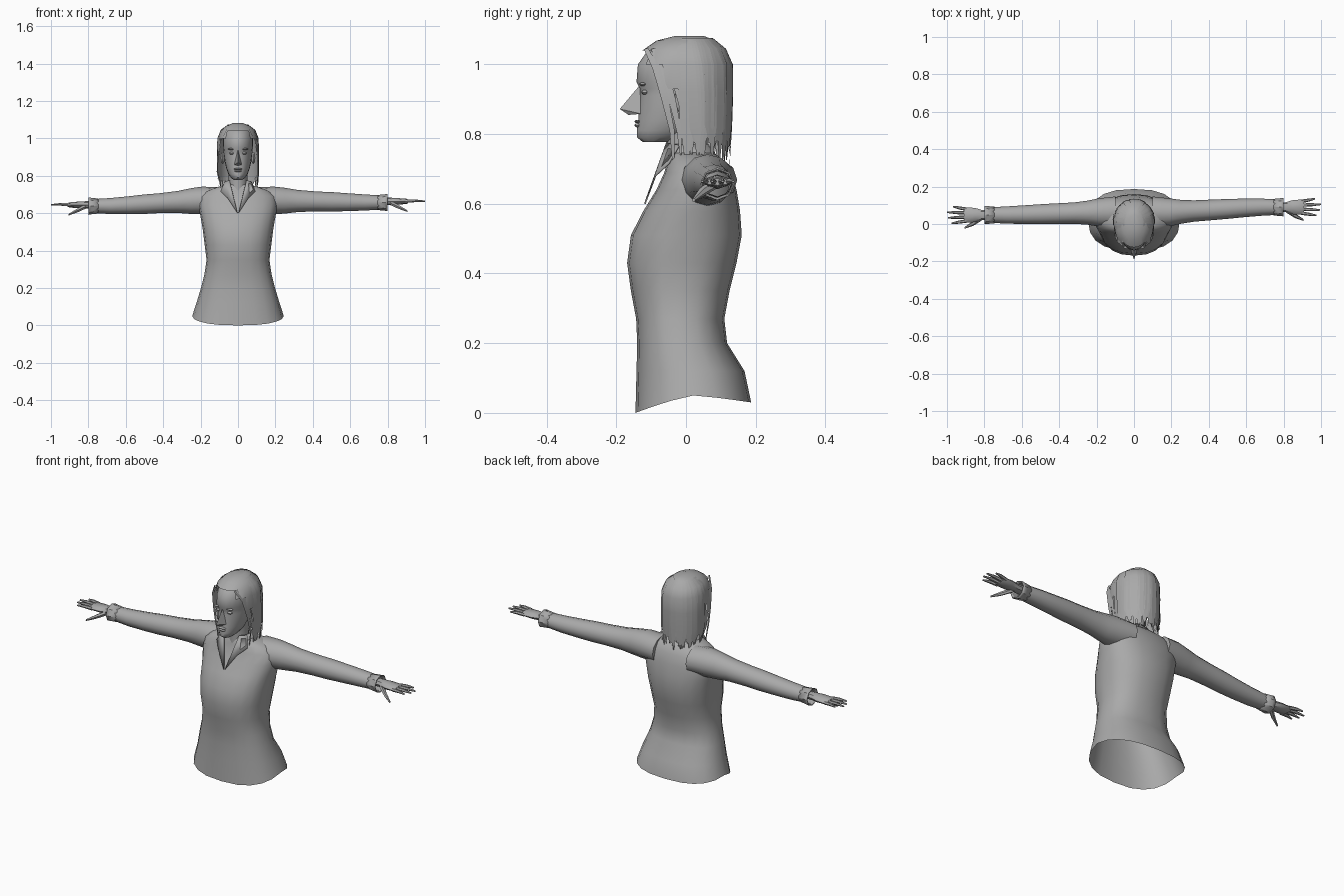
import bpy, bmesh, math, random
from mathutils import Vector

if "Cube" in bpy.data.objects:
    bpy.data.objects.remove(bpy.data.objects["Cube"])

random.seed(4)
grey = bpy.data.materials.new("plain grey")
grey.diffuse_color = (0.40, 0.40, 0.40, 1)
grey.use_nodes = True
grey.node_tree.nodes["Principled BSDF"].inputs["Base Color"].default_value = grey.diffuse_color


def finish(name, bm, thick=0):
    me = bpy.data.meshes.new(name)
    bm.to_mesh(me)
    bm.free()
    me.materials.append(grey)
    ob = bpy.data.objects.new(name, me)
    bpy.context.collection.objects.link(ob)
    if thick:
        m = ob.modifiers.new("thickness", "SOLIDIFY")
        m.thickness = thick
        m.offset = 0
    return ob


def skin(bm, rings, caps=(True, True)):
    """Join equal closed rings of points with quads."""
    vs = [[bm.verts.new(p) for p in r] for r in rings]
    n = len(vs[0])
    for a, b in zip(vs, vs[1:]):
        for i in range(n):
            j = (i + 1) % n
            bm.faces.new((a[i], a[j], b[j], b[i]))
    if caps[0]:
        bm.faces.new(vs[0][::-1])
    if caps[1]:
        bm.faces.new(vs[-1])
    bmesh.ops.recalc_face_normals(bm, faces=bm.faces[:])


def level(z, hw, yf, yb, n=16, p=1.0, lift=None):
    """Horizontal rounded ring from half width, front y and back y."""
    out = []
    for i in range(n):
        t = 2 * math.pi * i / n
        c, s = math.cos(t), math.sin(t)
        x = hw * math.copysign(abs(c) ** p, c)
        y = (yf + yb) / 2 + (yb - yf) / 2 * math.copysign(abs(s) ** p, s)
        out.append((x, y, z + (lift(s) if lift else 0)))
    return out


def tube(bm, stations, n=8, caps=(True, True)):
    """Sections across x: (x, y, z, half depth, half height)."""
    skin(bm, [[(x, y + ry * math.cos(2 * math.pi * i / n), z + rz * math.sin(2 * math.pi * i / n))
               for i in range(n)] for x, y, z, ry, rz in stations], caps)


def ball(bm, centre, size, seg=10):
    r = bmesh.ops.create_uvsphere(bm, u_segments=seg, v_segments=6, radius=1)
    for v in r["verts"]:
        v.co = Vector(centre) + Vector([a * b for a, b in zip(v.co, size)])


# shirt body, open at the hem, which rises at the sides
body = [(.12, .222, -.142, .168), (.20, .198, -.14, .118), (.27, .18, -.143, .11),
        (.35, .168, -.158, .125), (.43, .178, -.169, .145), (.51, .188, -.158, .16),
        (.58, .20, -.122, .155), (.64, .212, -.085, .145), (.69, .205, -.062, .13),
        (.72, .165, -.054, .112), (.74, .11, -.05, .09), (.752, .06, -.045, .06)]
bm = bmesh.new()
hem = level(0, .245, -.145, .187, 20, .8, lambda s: .05 + (.05 * s if s < 0 else -.02 * s))
skin(bm, [hem] + [level(*r, n=20, p=.85) for r in body], (False, True))
finish("shirt_body", bm)

# collar band and two front flaps making the V neck
bm = bmesh.new()
skin(bm, [level(.725, .095, -.06, .095), level(.77, .066, -.055, .062)], (False, False))
bmesh.ops.delete(bm, geom=[f for f in bm.faces if f.calc_center_median().y < -.03], context="FACES")
finish("collar_band", bm, .005)
bm = bmesh.new()
for s in (-1, 1):
    bm.faces.new([bm.verts.new((s * x, y, z)) for x, y, z in
                  ((.003, -.118, .60), (.055, -.088, .68), (.092, -.05, .715),
                   (.072, -.02, .768), (.045, -.055, .775))])
finish("collar_flaps", bm, .005)

# sleeves, cuffs and hands; the two arms sit at slightly different heights
for side, name, y1, z1 in ((1, "left", .09, .657), (-1, "right", .048, .638)):
    def along(t):
        return .062 + (y1 - .062) * t, .668 + (z1 - .668) * t

    bm = bmesh.new()
    sections = []
    for x, ry, rz in ((.10, .085, .07), (.19, .075, .074), (.25, .064, .069), (.32, .057, .059),
                      (.42, .055, .053), (.50, .053, .052), (.58, .05, .048), (.68, .046, .043),
                      (.79, .04, .036)):
        y, z = along(min(1, max(0, (x - .2) / .45)))
        sections.append((side * x, y, z, ry, rz))
    tube(bm, sections, 12, (True, False))
    finish(name + "_sleeve", bm)

    bm = bmesh.new()
    tube(bm, [(side * .745, y1, z1, .042, .038), (side * .785, y1, z1, .046, .042),
              (side * .80, y1, z1, .047, .045)], 8, (False, False))
    finish(name + "_cuff", bm, .004)

    bm = bmesh.new()
    zh = z1 + .006
    tube(bm, [(side * x, y1, zh, ry, rz) for x, ry, rz in
              ((.76, .026, .021), (.81, .026, .02), (.85, .038, .018), (.90, .041, .014), (.91, .036, .01))])
    for dy, spread, tip in ((-.032, -.012, .975), (-.011, -.004, .995), (.011, .004, 1.0), (.031, .014, .968)):
        mid = (.9 + tip) / 2
        tube(bm, [(side * .895, y1 + dy, zh, .0095, .010),
                  (side * mid, y1 + dy + spread * .5, zh + .003, .0085, .008),
                  (side * tip, y1 + dy + spread, zh + .001, .004, .004)], 6)
    tube(bm, [(side * .815, y1 - .012, zh - .008, .018, .014),
              (side * .86, y1 - .045, zh - .03, .013, .012),
              (side * .905, y1 - .068, zh - .052, .005, .005)], 6)
    finish(name + "_hand", bm)

# neck and head
bm = bmesh.new()
skin(bm, [level(.69, .062, -.056, .07), level(.75, .05, -.052, .06), level(.84, .05, -.065, .065)])
finish("neck", bm)
bm = bmesh.new()
head = [(.778, .024, -.125, -.04), (.79, .038, -.14, -.01), (.81, .052, -.141, .03),
        (.84, .063, -.137, .06), (.875, .071, -.135, .085), (.91, .076, -.132, .10),
        (.93, .077, -.132, .105), (.95, .08, -.142, .11), (1.0, .081, -.138, .115),
        (1.04, .07, -.11, .10), (1.066, .045, -.06, .07), (1.074, .015, -.02, .04)]
skin(bm, [level(*r, n=20) for r in head])
finish("head", bm)

# nose wedge
bm = bmesh.new()
b, t, u, l, r = [bm.verts.new(p) for p in ((0, -.133, .94), (0, -.19, .872), (0, -.165, .855),
                                         (-.021, -.128, .858), (.021, -.128, .858))]
for f in ((b, l, t), (b, t, r), (t, l, u), (t, u, r), (u, l, r), (b, r, l)):
    bm.faces.new(f)
bmesh.ops.recalc_face_normals(bm, faces=bm.faces[:])
finish("nose", bm)

# lips, eyelids, brows and ears
bm = bmesh.new()
ball(bm, (0, -.139, .836), (.024, .009, .005))
ball(bm, (0, -.139, .825), (.020, .009, .006))
finish("lips", bm)
bm = bmesh.new()
for s in (-1, 1):
    ball(bm, (s * .032, -.118, .92), (.016, .010, .007))
    ball(bm, (s * .034, -.124, .943), (.022, .010, .005))
finish("eyes_and_brows", bm)
bm = bmesh.new()
for s in (-1, 1):
    ball(bm, (s * .082, -.015, .895), (.011, .021, .032))
finish("ears", bm)

# hair shell, trimmed along the hairline
shape = [(.79, .106, -.09, .128), (.86, .110, -.12, .13), (.93, .107, -.13, .13), (1.0, .104, -.145, .128),
         (1.04, .09, -.125, .112), (1.068, .062, -.085, .085), (1.082, .025, -.03, .05)]
bm = bmesh.new()
skin(bm, [level(*r, n=28) for r in shape], (False, True))


def hairless(f):
    c = f.calc_center_median()
    return c.y < -.05 - .75 * (c.z - .95)


bmesh.ops.delete(bm, geom=[f for f in bm.faces if hairless(f)], context="FACES")
finish("hair_shell", bm)


def lock(bm, pts, across, widths):
    """Flat tapering ribbon of hair."""
    a = Vector(across)
    rows = [(bm.verts.new(Vector(p) - a * w), bm.verts.new(Vector(p) + a * w)) for p, w in zip(pts, widths)]
    for (p, q), (s, t) in zip(rows, rows[1:]):
        bm.faces.new((p, q, t, s))


# loose locks around the sides and back, with uneven tips
bm = bmesh.new()
for i in range(44):
    ang = math.radians(-12 + 204 * i / 43)
    c, s = math.cos(ang), math.sin(ang)
    k = random.uniform(1.0, 1.05)
    tip = random.uniform(.71, .79)
    path = [(k * hw * c, (yf + yb) / 2 + k * (yb - yf) / 2 * s, z)
            for z, hw, yf, yb in ((1.075, .05, -.06, .075), (1.045, .088, -.10, .11),
                                  (1.0, .105, -.11, .129), (.92, .107, -.10, .13),
                                  (.82, .108, -.09, .127), (tip, .102, -.08, .122))]
    lock(bm, path, (-s, c, 0), (.004, .009, .012, .014, .013, .002))
# long thin locks in front of the ears
for side in (-1, 1):
    for y, end in ((-.085, .69), (-.065, .74), (-.04, .70), (-.015, .76)):
        lock(bm, [(side * .06, y - .03, 1.045), (side * .09, y, .99), (side * .102, y + .025, .90),
                  (side * .106, y + .045, .81), (side * random.uniform(.08, .105), y + .05, end)],
             (0, 1, .2), (.006, .011, .010, .007, .002))
finish("hair_locks", bm)

# smooth shading with sharp creases kept
bpy.ops.object.select_all(action="SELECT")
bpy.context.view_layer.objects.active = bpy.data.objects["head"]
bpy.ops.object.shade_smooth_by_angle(angle=math.radians(40))
